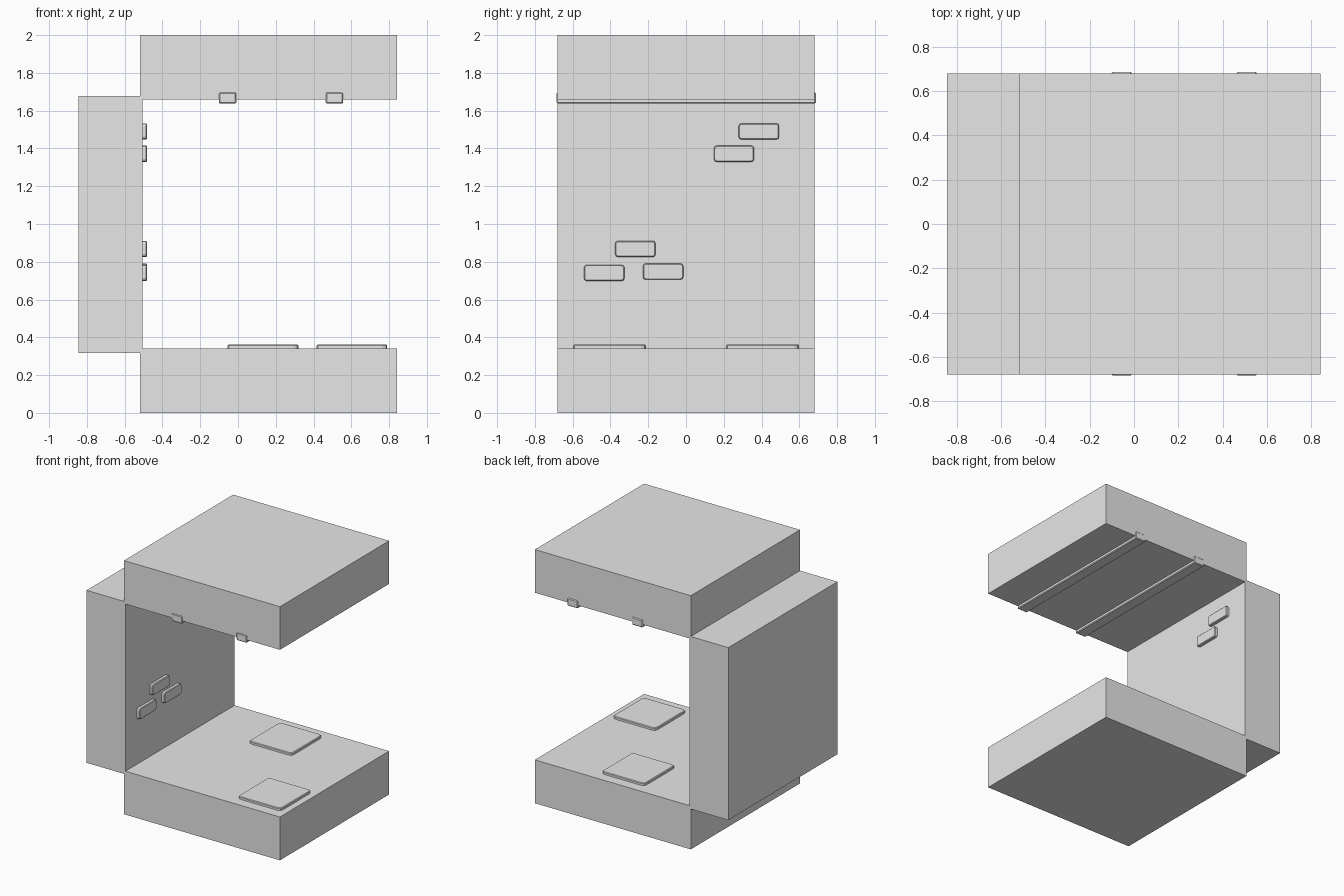
import bpy, bmesh
from mathutils import Vector

if "Cube" in bpy.data.objects:
    bpy.data.objects.remove(bpy.data.objects["Cube"])

grey = bpy.data.materials.new("plain_grey")
grey.diffuse_color = (0.8, 0.8, 0.8, 1)
grey.use_nodes = True
grey.node_tree.nodes["Principled BSDF"].inputs["Base Color"].default_value = grey.diffuse_color


def box(name, x, y, z, corner=None, edge=0.0):
    """Box from (min, max) ranges; corner = axis whose parallel edges are
    rounded off by 'edge' first, then every visible rim is chamfered."""
    lo, hi = Vector((x[0], y[0], z[0])), Vector((x[1], y[1], z[1]))
    bm = bmesh.new()
    bmesh.ops.create_cube(bm, size=1)
    for v in bm.verts:
        v.co = Vector([(lo[i] + hi[i]) / 2 + v.co[i] * (hi[i] - lo[i]) for i in range(3)])
    if corner is not None:
        along = [e for e in bm.edges
                 if abs((e.verts[0].co - e.verts[1].co).normalized()[corner]) > 0.9]
        bmesh.ops.bevel(bm, geom=along, offset=edge, segments=2, profile=0.5, affect='EDGES')
        # small chamfer round the exposed face
        rim = [e for e in bm.edges if all(abs(v.co[corner] - hi[corner]) < 1e-5 for v in e.verts)]
        bmesh.ops.bevel(bm, geom=rim, offset=0.005, segments=1, affect='EDGES')
    elif edge:
        bmesh.ops.bevel(bm, geom=bm.edges[:], offset=edge, segments=1, affect='EDGES')
    me = bpy.data.meshes.new(name)
    bm.to_mesh(me)
    bm.free()
    me.materials.append(grey)
    ob = bpy.data.objects.new(name, me)
    bpy.context.collection.objects.link(ob)
    return ob


# Main slabs
W = (-0.68, 0.68)
box("floor", (-0.518, 0.842), W, (0, 0.342))
box("ceiling", (-0.518, 0.842), W, (1.66, 2.0))
box("wall", (-0.845, -0.506), W, (0.318, 1.678))

# Ceiling beams, ends just proud of the ceiling slab
for i, x in enumerate((-0.055, 0.51)):
    box(f"beam_{i + 1}", (x - 0.046, x + 0.046), (-0.685, 0.687), (1.637, 1.697), edge=0.006)

# Raised bricks on the wall (centre y, centre z)
for i, (y, z) in enumerate([(0.386, 1.49), (0.254, 1.372), (-0.268, 0.868),
                            (-0.433, 0.741), (-0.121, 0.748)]):
    box(f"wall_brick_{i + 1}", (-0.53, -0.481), (y - 0.107, y + 0.107),
        (z - 0.043, z + 0.043), corner=0, edge=0.015)

# Raised floor tiles (centre x, centre y)
for i, (x, y) in enumerate([(0.132, 0.405), (0.603, -0.405)]):
    box(f"floor_tile_{i + 1}", (x - 0.187, x + 0.187), (y - 0.193, y + 0.193),
        (0.32, 0.362), corner=2, edge=0.025)
